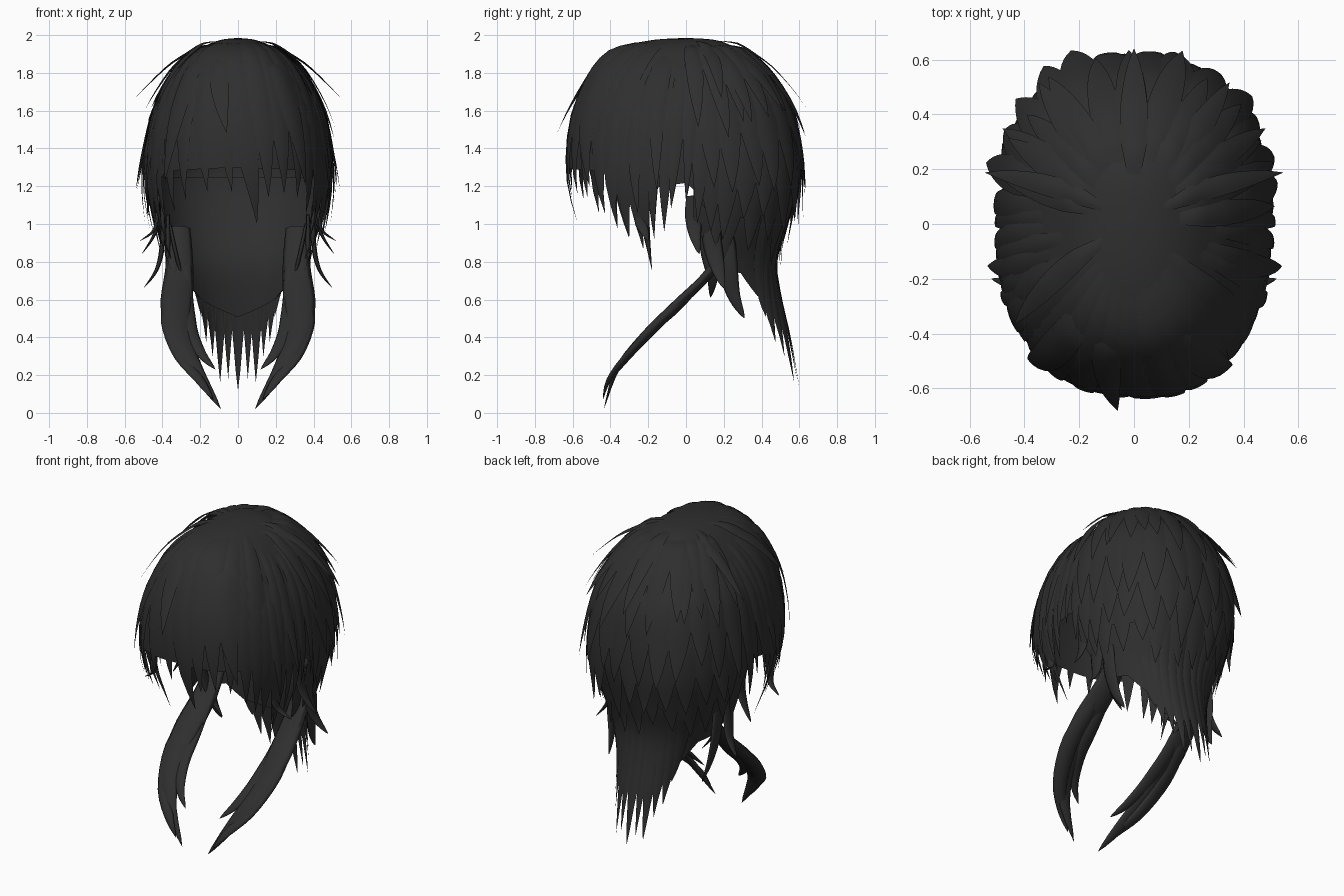
import bpy, bmesh, math, random
from mathutils import Vector

if "Cube" in bpy.data.objects:
    bpy.data.objects.remove(bpy.data.objects["Cube"])

random.seed(4)
mat = bpy.data.materials.new("charcoal hair")
mat.diffuse_color = (0.028, 0.028, 0.028, 1)
mat.use_nodes = True
mat.node_tree.nodes["Principled BSDF"].inputs["Base Color"].default_value = mat.diffuse_color

# Head envelope rows: height, half width, front depth, back depth
ENV = [(1.985, 0.0, 0.0, 0.0), (1.975, .09, .17, .15), (1.94, .18, .33, .25), (1.88, .26, .43, .34),
       (1.78, .35, .51, .44), (1.6, .435, .59, .54), (1.4, .475, .625, .585), (1.2, .48, .62, .585),
       (1.0, .44, .57, .53), (.8, .37, .5, .475), (.6, .30, .45, .505), (.4, .27, .4, .555), (.1, .25, .4, .61)]


def catmull(rows, s):
    s = max(0, min(len(rows) - 1.0001, s))
    i = int(s)
    f = s - i
    n = len(rows) - 1
    a, b, c, d = (rows[max(0, min(n, i + k))] for k in (-1, 0, 1, 2))
    return [q + .5 * f * (r - p + f * (2 * p - 5 * q + 4 * r - w + f * (3 * (q - r) + w - p)))
            for p, q, r, w in zip(a, b, c, d)]


def row_of(z):
    for i in range(len(ENV) - 1):
        if z >= ENV[i + 1][0]:
            return max(0, i + (ENV[i][0] - z) / (ENV[i][0] - ENV[i + 1][0]))
    return len(ENV) - 1


def env(a, s, off=0.0):
    """Point on the envelope; angle 0 = front, 90 = +x, 180 = back."""
    z, rx, yf, yb = catmull(ENV, s)
    sn, cs = math.sin(math.radians(a)), math.cos(math.radians(a))
    ry = yf if cs > 0 else yb
    n = 2.45
    r = 0 if rx < 1e-4 else (abs(sn / rx) ** n + abs(cs / ry) ** n) ** (-1 / n)
    p = Vector((r * sn, -r * cs, z))
    d = Vector((p.x, p.y, max(0, z - 1.25)))
    return p + d.normalized() * off


def piecewise(table, x):
    for (x0, y0), (x1, y1) in zip(table, table[1:]):
        if x <= x1:
            return y0 + (y1 - y0) * max(0, x - x0) / (x1 - x0)
    return table[-1][1]


def grid(bm, rows, closed=False):
    vs = [[bm.verts.new(p) for p in r] for r in rows]
    m = len(rows[0])
    for r0, r1 in zip(vs, vs[1:]):
        for j in range(m if closed else m - 1):
            k = (j + 1) % m
            bm.faces.new((r0[j], r1[j], r1[k], r0[k]))


def finish(name, bm):
    bmesh.ops.remove_doubles(bm, verts=bm.verts, dist=1e-5)
    bmesh.ops.dissolve_degenerate(bm, edges=bm.edges, dist=1e-5)
    bmesh.ops.recalc_face_normals(bm, faces=bm.faces)
    me = bpy.data.meshes.new(name)
    bm.to_mesh(me)
    bm.free()
    me.materials.append(mat)
    for p in me.polygons:
        p.use_smooth = True
    ob = bpy.data.objects.new(name, me)
    bpy.context.collection.objects.link(ob)


def lock(bm, a0, a1, z0, z1, w, flare=.03, lift=.012, bulge=.014):
    """Pointed lock lying on the envelope, lifting away toward its tip."""
    s0, s1 = row_of(z0), row_of(z1)
    rows = []
    for i in range(13):
        t = i / 12
        wid = w * (1 - t ** 2.3) * (.75 + .25 * min(1, t * 3))
        rows.append([env(a0 + (a1 - a0) * t ** 1.5 + u * wid, s0 + (s1 - s0) * t,
                         lift * min(1, t * 4) - .004 + flare * t ** 3 + bulge * (1 - u * u) * min(1, t * 3) * (1 - t))
                     for u in (-1, -.5, 0, .5, 1)])
    grid(bm, rows)


def strand(bm, pts, w, across, thick, full=.25):
    """Free hanging lens-section strand, mirrored to both sides."""
    for sx in (1, -1):
        rows = []
        for i in range(19):
            t = i / 18
            c = Vector(catmull(pts, t * (len(pts) - 1)))
            d = Vector(catmull(pts, t * (len(pts) - 1) + .05)) - Vector(catmull(pts, t * (len(pts) - 1) - .05))
            x = Vector(across)
            x = (x - d * (x.dot(d) / d.length_squared)).normalized()
            n = d.cross(x).normalized()
            k = min(1, .6 + t / full * .4) * (1 - t ** 2.6)
            ring = [c + x * w * k * math.cos(q * math.pi / 4) + n * thick * k * math.sin(q * math.pi / 4) for q in range(8)]
            rows.append([Vector((p.x * sx, p.y, p.z)) for p in ring])
        grid(bm, rows, True)


# Base cap, open at the face
HEM = [(0, 1.3), (40, 1.28), (60, 1.15), (75, 1.2), (92, 1.22), (105, 1.05), (180, 1.0)]
bm = bmesh.new()
angles = [-180 + 5 * j for j in range(73)]
grid(bm, [[env(a, row_of(piecewise(HEM, abs(a))) * i / 26) for a in angles] for i in range(27)])
finish("hair_cap", bm)

# Nape sheet narrowing toward the back tail
NAPE = [(95, 1.03), (105, .88), (118, .76), (135, .74), (150, .62), (180, .5)]
bm = bmesh.new()
rows = []
for i in range(13):
    rows.append([])
    for a in range(95, 266, 5):
        s0, s1 = row_of(1.25), row_of(piecewise(NAPE, min(a, 360 - a)))
        rows[-1].append(env(a, s0 + (s1 - s0) * i / 12, -.012))
grid(bm, rows)
finish("nape_sheet", bm)

# Fringe: root angle, tip angle, tip height, half width
bm = bmesh.new()
for a0, a1, z, w in [(-50, -46, .98, 9), (-40, -36, 1.06, 9), (-30, -27, 1.13, 8), (-22, -15, 1.17, 9),
                     (-12, -3, 1.17, 9), (-4, 10, 1.0, 10), (9, 15, 1.14, 9), (18, 23, 1.16, 9),
                     (30, 31, 1.14, 9), (38, 40, 1.05, 9), (48, 46, .98, 9)]:
    lock(bm, a0, a1, 1.97, z, w, flare=.0, lift=random.uniform(.008, .018))
lock(bm, -14, -5, 1.9, 1.46, 7, flare=.06)
lock(bm, 24, 35, 1.9, 1.2, 8, flare=.01, lift=.02)
lock(bm, -30, -38, 1.9, 1.22, 8, flare=.02, lift=.02)
finish("fringe_locks", bm)

# Side locks in front of and over the ears
bm = bmesh.new()
for m in (1, -1):
    for a0, a1, z, w, fl in [(54, 52, .93, 8, .0), (60, 60, .87, 8, .01), (65, 63, .75, 6, .0), (72, 69, .92, 6, .02),
                             (79, 76, .96, 6, .03), (86, 81, 1.08, 6, .03), (94, 90, 1.12, 6, .03),
                             (100, 97, 1.0, 7, .04), (70, 74, 1.18, 6, .06), (58, 62, 1.05, 5, .04)]:
        lock(bm, m * a0, m * a1, random.uniform(1.75, 1.92), z, w, fl, lift=random.uniform(.008, .018))
finish("side_locks", bm)

# Layered back locks, three tiers with flicked tips
bm = bmesh.new()
for z0, z1, step, w, fl, start in [(1.95, 1.5, 14, 10, .05, 97), (1.8, 1.24, 12, 9, .05, 104), (1.55, .97, 11, 8.5, .06, 104)]:
    a = start
    while a < 361 - start:
        j = random.uniform(-3, 3)
        lock(bm, a, a + j, z0, z1 + random.uniform(-.1, .08), w, fl * random.uniform(.5, 1.3), lift=.012 + .012 * (z0 > 1.7))
        a += step
a = 108
while a < 253:
    lock(bm, a, a + random.uniform(-3, 3), 1.3, random.uniform(.78, .92), 8, .03, lift=.004)
    a += 12
finish("back_layers", bm)

# Crown spikes sticking out left and right
bm = bmesh.new()
for m in (1, -1):
    lock(bm, m * 118, m * 109, 1.97, 1.58, 9, .13, .02)
    lock(bm, m * 128, m * 126, 1.95, 1.5, 9, .07, .02)
    lock(bm, m * 145, m * 146, 1.95, 1.55, 9, .07, .02)
lock(bm, 180, 180, 1.97, 1.56, 10, .08, .024)
lock(bm, -60, -50, 1.97, 1.58, 10, .05, .02)
finish("crown_spikes", bm)

# Back tail made of converging strips
bm = bmesh.new()
for off, z, w in [(0, .13, 6), (7, .2, 5), (13, .18, 6), (20, .3, 6), (27, .37, 6), (34, .5, 7)]:
    for m in ((1, -1) if off else (1,)):
        lock(bm, 180 + m * off, 180 + m * off * .72, 1.1, z, w * 1.15, .0, .0, .02)
finish("back_tail", bm)

# Flicked tufts at the nape sides
bm = bmesh.new()
strand(bm, [(.37, .2, 1.05), (.37, .22, .8), (.35, .25, .63), (.33, .31, .5)], .055, (0, 1, 0), .015)
strand(bm, [(.40, .12, 1.1), (.40, .14, .9), (.43, .17, .76), (.5, .2, .66)], .055, (0, 1, 0), .015)
strand(bm, [(.42, .03, 1.15), (.42, .04, 1.02), (.45, .05, .93), (.51, .07, .84)], .045, (0, 1, 0), .012)
strand(bm, [(.42, -.24, 1.15), (.43, -.24, 1.02), (.45, -.22, .96), (.52, -.2, .91)], .035, (0, 1, 0), .012)
strand(bm, [(.36, .1, 1.0), (.33, .12, .85), (.29, .14, .72), (.2, .13, .61)], .045, (0, 1, 0), .012)
finish("nape_tufts", bm)

# Long strands sweeping forward over the shoulders
bm = bmesh.new()
strand(bm, [(.31, .27, .98), (.31, .14, .76), (.325, -.04, .58), (.315, -.21, .42), (.23, -.36, .24), (.09, -.435, .02)],
       .095, (1, 0, .15), .03, .4)
strand(bm, [(.33, .2, .85), (.345, .02, .63), (.355, -.15, .47), (.30, -.31, .3), (.2, -.41, .17), (.13, -.44, .07)],
       .06, (1, 0, .3), .028, .4)
strand(bm, [(.28, .15, .78), (.28, -.02, .58), (.26, -.18, .44), (.2, -.3, .32), (.12, -.36, .23)],
       .055, (1, 0, 0), .022, .4)
finish("shoulder_strands", bm)
